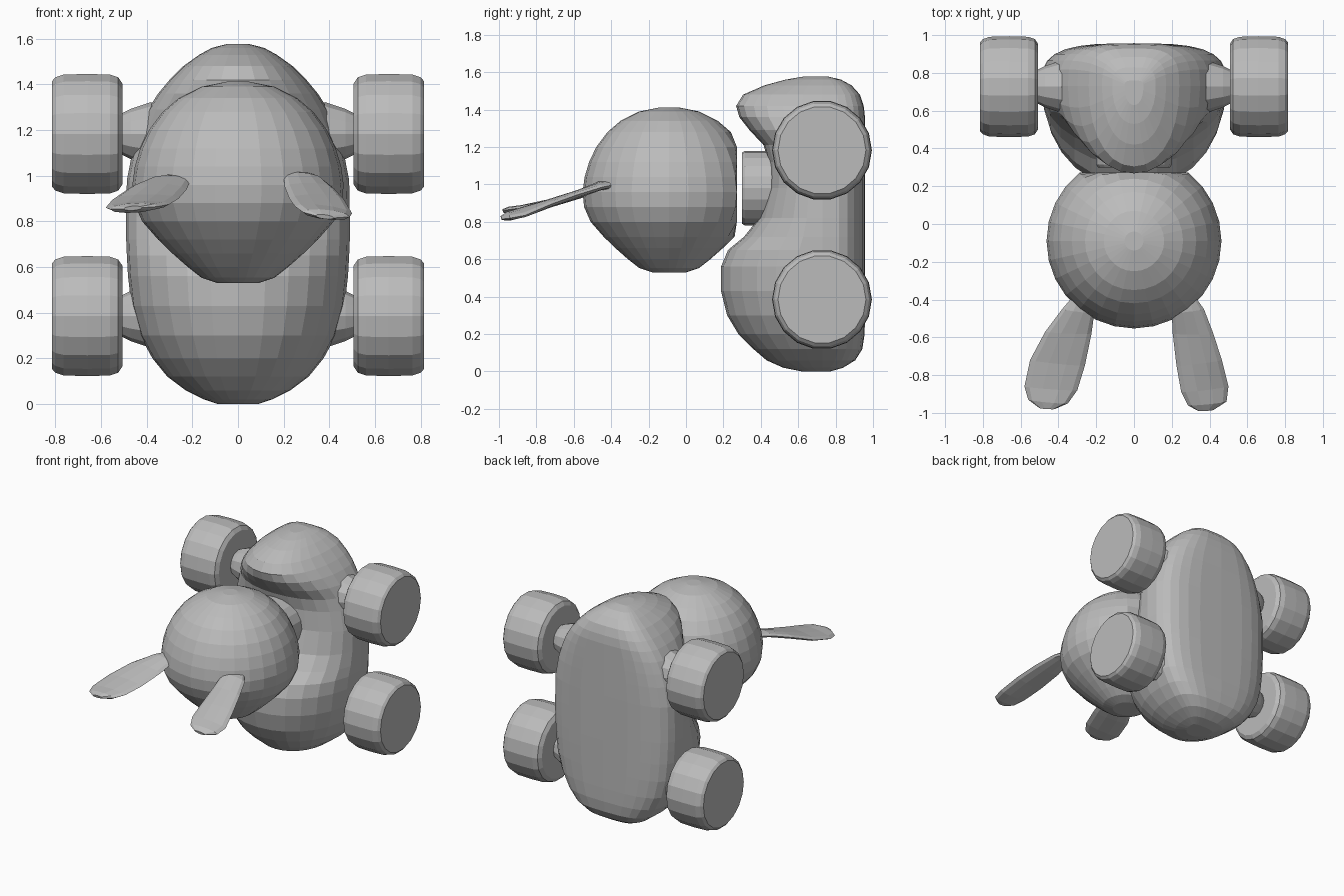
import bpy, bmesh, math
from mathutils import Vector

if "Cube" in bpy.data.objects:
    bpy.data.objects.remove(bpy.data.objects["Cube"])

grey = bpy.data.materials.new("plain grey")
grey.diffuse_color = (0.5, 0.5, 0.5, 1)
grey.use_nodes = True
grey.node_tree.nodes["Principled BSDF"].inputs["Base Color"].default_value = grey.diffuse_color


def loft(name, rings):
    """Skin a list of equal-length closed rings and cap both ends."""
    bm = bmesh.new()
    loops = [[bm.verts.new(p) for p in ring] for ring in rings]
    for a, b in zip(loops, loops[1:]):
        n = len(a)
        for i in range(n):
            j = (i + 1) % n
            bm.faces.new((a[i], a[j], b[j], b[i]))
    bm.faces.new(loops[0][::-1])
    bm.faces.new(loops[-1])
    bmesh.ops.recalc_face_normals(bm, faces=bm.faces)
    me = bpy.data.meshes.new(name)
    bm.to_mesh(me)
    bm.free()
    me.materials.append(grey)
    ob = bpy.data.objects.new(name, me)
    bpy.context.collection.objects.link(ob)
    return ob


def angles(n):
    return [2 * math.pi * i / n for i in range(n)]


def power(v, n):
    return math.copysign(abs(v) ** (2 / n), v)


def turned(name, centre, axis, profile, sides):
    """Lathe (position, radius) pairs around the x or y axis."""
    rings = []
    for d, r in profile:
        ring = []
        for t in angles(sides):
            u, v = r * math.cos(t), r * math.sin(t)
            off = (d, u, v) if axis == 'x' else (u, d, v)
            ring.append(Vector(centre) + Vector(off))
        rings.append(ring)
    return loft(name, rings)


# Body: height, half width, front y, back y (round front, flat back, waist notch)
body = [(0, .09, .62, .77), (.02, .15, .52, .84), (.06, .23, .43, .905),
        (.12, .31, .36, .943), (.2, .375, .28, .955), (.3, .43, .22, .957),
        (.43, .467, .187, .957), (.56, .482, .187, .957), (.65, .487, .225, .957),
        (.72, .49, .31, .957), (.82, .49, .39, .957), (.98, .487, .435, .957),
        (1.12, .46, .44, .957), (1.21, .43, .415, .957), (1.29, .395, .34, .957),
        (1.36, .35, .285, .957), (1.42, .30, .268, .95), (1.48, .24, .305, .93),
        (1.53, .17, .42, .885), (1.56, .115, .53, .83), (1.577, .05, .63, .76)]
rings = []
for z, w, f, b in body:
    ring = []
    for t in angles(28):
        c, s = math.cos(t), math.sin(t)
        if s < 0:
            ring.append((w * power(c, 2.15), .73 + (.73 - f) * power(s, 2.15), z))
        else:
            ring.append((w * power(c, 3.2), .73 + (b - .73) * power(s, 3.2), z))
    rings.append(ring)
loft("body", rings)

# Head: round ball with a narrowed chin and a flattened back
head = [(.53, .09), (.553, .16), (.6, .22), (.66, .288), (.72, .35), (.8, .42),
        (.88, .455), (.96, .463), (1.04, .452), (1.12, .428), (1.2, .39),
        (1.28, .33), (1.34, .26), (1.39, .16), (1.412, .05)]
loft("head", [[(r * math.cos(t), min(-.09 + r * math.sin(t), .272), z)
               for t in angles(28)] for z, r in head])

# Neck plug between head and body
turned("neck", (0, 0, .98), 'y', [(.3, .19), (.315, .2), (.46, .2)], 20)

# Wheels and the short axle stubs
for side, label in ((1, "right"), (-1, "left")):
    for z, level in ((1.183, "upper"), (.385, "lower")):
        wheel = [(.507, .225), (.525, .252), (.56, .264), (.66, .267),
                 (.765, .264), (.8, .252), (.815, .235)]
        turned(f"{level}_{label}_wheel", (0, .727, z), 'x',
               [(side * d, r) for d, r in wheel], 18)
        turned(f"{level}_{label}_axle", (0, .727, z), 'x',
               [(side * d, r) for d, r in ((.38, .14), (.47, .11), (.53, .08))], 12)

# Ears: flat paddles given by inner edge and outer edge points along the length
ears = {
    "right_ear": [((.23, -.39, 1.0), (.32, -.38, 1.0)),
                  ((.20, -.47, 1.0), (.37, -.45, .985)),
                  ((.205, -.58, .95), (.42, -.58, .945)),
                  ((.225, -.75, .90), (.465, -.72, .895)),
                  ((.25, -.89, .865), (.50, -.86, .835)),
                  ((.285, -.96, .84), (.49, -.94, .82)),
                  ((.34, -.99, .825), (.42, -.985, .815))],
    "left_ear": [((-.23, -.39, .985), (-.32, -.38, .99)),
                 ((-.21, -.47, .975), (-.38, -.45, .985)),
                 ((-.225, -.58, .94), (-.47, -.57, .95)),
                 ((-.26, -.75, .90), (-.55, -.72, .895)),
                 ((-.30, -.88, .875), (-.58, -.86, .86)),
                 ((-.35, -.95, .865), (-.56, -.93, .853)),
                 ((-.42, -.98, .86), (-.50, -.975, .855))],
}
for name, stations in ears.items():
    rings = []
    for i, (a, b) in enumerate(stations):
        a, b = Vector(a), Vector(b)
        mid, half = (a + b) / 2, (b - a) / 2
        thick = .022 if i < len(stations) - 1 else .01
        up = Vector((0, -.25, 1)).normalized() * thick
        rings.append([mid + half * math.cos(t) + up * math.sin(t) for t in angles(10)])
    loft(name, rings)
